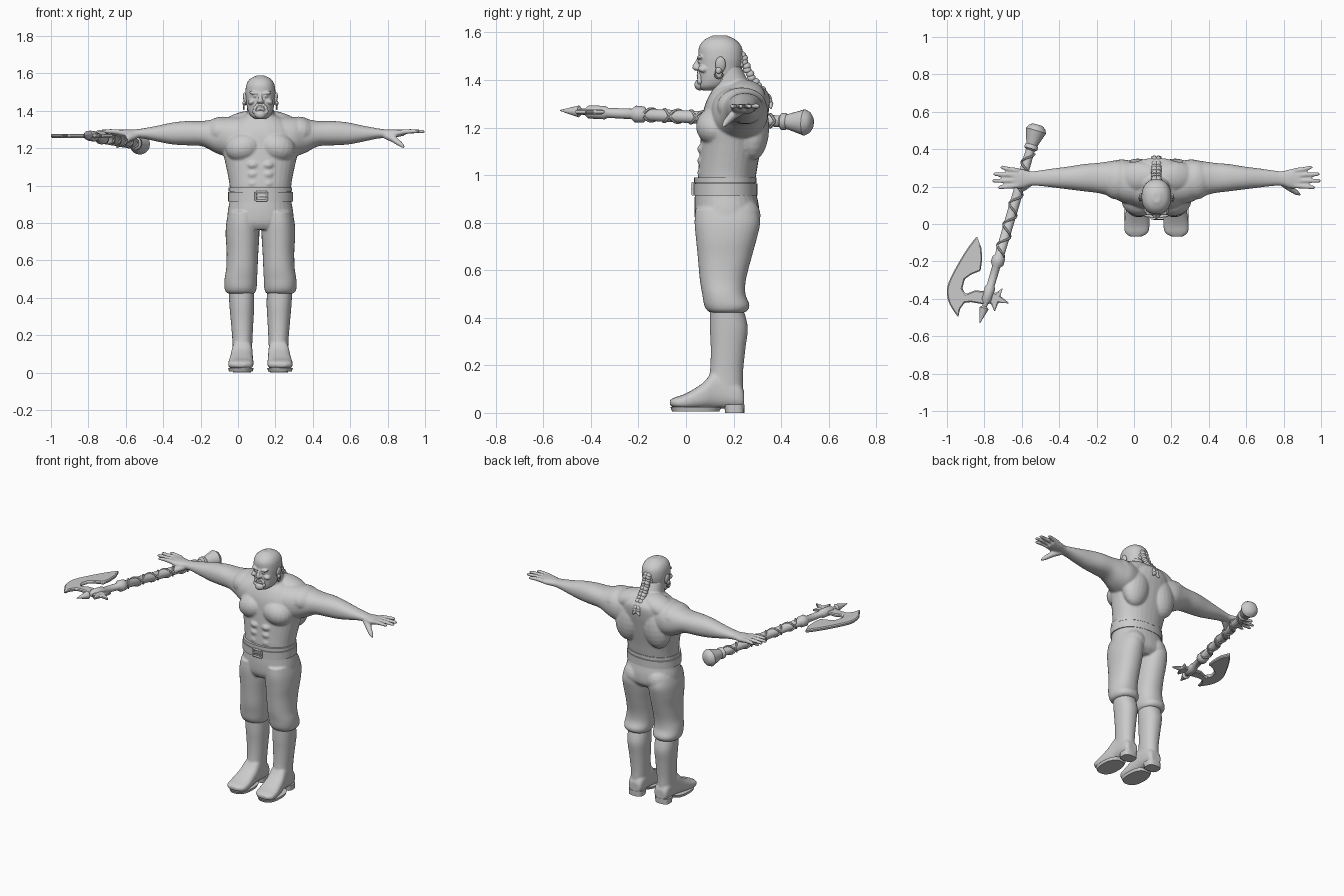
import bpy, bmesh, math
from mathutils import Vector, Matrix

if "Cube" in bpy.data.objects:
    bpy.data.objects.remove(bpy.data.objects["Cube"])

CENTRE = 0.12          # the figure stands beside the middle because of the axe
BOTH = (1, -1)

grey = bpy.data.materials.new("plain_grey")
grey.use_nodes = True
grey.diffuse_color = (0.6, 0.6, 0.6, 1)
grey.node_tree.nodes["Principled BSDF"].inputs["Base Color"].default_value = grey.diffuse_color


def spline(rows, steps=4):
    """Catmull-Rom interpolation through rows of numbers."""
    result = []
    for i in range(len(rows) - 1):
        window = [rows[max(i - 1, 0)], rows[i], rows[i + 1], rows[min(i + 2, len(rows) - 1)]]
        for k in range(steps):
            u = k / steps
            result.append([b + 0.5 * u * (c - a + u * (2 * a - 5 * b + 4 * c - d + u * (3 * (b - c) + d - a)))
                           for a, b, c, d in zip(*window)])
    return result + [list(rows[-1])]


def skin(bm, rings):
    """Quads between rings of points, with closed ends."""
    loops = [[bm.verts.new(point) for point in ring] for ring in rings]
    count = len(loops[0])
    for low, high in zip(loops, loops[1:]):
        for j in range(count):
            k = (j + 1) % count
            bm.faces.new((low[j], low[k], high[k], high[j]))
    bm.faces.new(loops[0])
    bm.faces.new(loops[-1])


def loft(bm, rows, axis="z", sides=(1,), power=2.2, count=32):
    """Each row holds a station and the bounds of its rounded section."""
    def curve(value):
        return math.copysign(abs(value) ** (2 / power), value)
    for side in sides:
        rings = []
        for t, a0, a1, b0, b1 in spline(rows):
            ring = []
            for j in range(count):
                angle = math.tau * j / count
                a = (a0 + a1) / 2 + (a1 - a0) / 2 * curve(math.cos(angle))
                b = (b0 + b1) / 2 + (b1 - b0) / 2 * curve(math.sin(angle))
                x, y, z = {"z": (a, b, t), "x": (t, a, b), "y": (a, t, b)}[axis]
                ring.append((x * side, y, z))
            rings.append(ring)
        skin(bm, rings)


def wide(rows):
    return [(z, -w, w, front, back) for z, w, front, back in rows]


def tube(bm, points, radii, sides=(1,), count=12):
    """Round sections along a path."""
    points = [Vector(p) for p in points]
    for side in sides:
        rings = []
        for i, (point, radius) in enumerate(zip(points, radii)):
            along = points[min(i + 1, len(points) - 1)] - points[max(i - 1, 0)]
            turn = along.to_track_quat("Z", "Y")
            ring = []
            for j in range(count):
                angle = math.tau * j / count
                p = point + turn @ Vector((radius * math.cos(angle), radius * math.sin(angle), 0))
                ring.append((p.x * side, p.y, p.z))
            rings.append(ring)
        skin(bm, rings)


def ball(bm, centre, size, sides=(1,), tilt=0):
    for side in sides:
        place = Matrix.Translation((centre[0] * side, centre[1], centre[2]))
        place = place @ Matrix.Rotation(tilt * side, 4, "Y") @ Matrix.Diagonal((*size, 1))
        bmesh.ops.create_uvsphere(bm, u_segments=20, v_segments=12, radius=1, matrix=place)


def finish(name, bm, voxel=0, relax=4, origin=CENTRE):
    bmesh.ops.recalc_face_normals(bm, faces=bm.faces)
    mesh = bpy.data.meshes.new(name)
    bm.to_mesh(mesh)
    bm.free()
    mesh.materials.append(grey)
    mesh.shade_smooth()
    mesh.set_sharp_from_angle(angle=0.8)
    part = bpy.data.objects.new(name, mesh)
    part.location.x = origin
    bpy.context.collection.objects.link(part)
    if voxel:
        remesh = part.modifiers.new("blend", "REMESH")
        remesh.mode, remesh.voxel_size, remesh.use_smooth_shade = "VOXEL", voxel, True
        soften = part.modifiers.new("soften", "SMOOTH")
        soften.factor, soften.iterations = 0.5, relax
    return part


# Bare torso, arms and hands blended into one skin
bm = bmesh.new()
loft(bm, wide([(0.92, .16, .05, .28), (1, .165, .05, .295), (1.06, .175, .055, .305), (1.13, .19, .06, .32),
               (1.2, .205, .065, .335), (1.28, .2, .075, .35), (1.34, .16, .1, .35), (1.38, .08, .13, .31)]))
loft(bm, wide([(1.3, .09, .11, .32), (1.38, .074, .11, .27), (1.46, .068, .11, .23)]))
loft(bm, [(.1, .1, .33, 1.15, 1.37), (.18, .115, .345, 1.155, 1.367), (.24, .145, .337, 1.175, 1.357),
          (.31, .165, .327, 1.21, 1.345), (.39, .175, .32, 1.215, 1.345), (.47, .185, .307, 1.22, 1.337),
          (.55, .195, .297, 1.235, 1.32), (.62, .203, .287, 1.25, 1.307), (.67, .205, .282, 1.255, 1.3),
          (.72, .19, .294, 1.258, 1.3), (.77, .193, .298, 1.267, 1.298)], "x", BOTH)
ball(bm, (.088, .125, 1.205), (.1, .083, .08), BOTH, .25)       # chest muscles
ball(bm, (.1, .25, 1.33), (.13, .085, .062), BOTH, .3)          # trapezius
ball(bm, (.21, .235, 1.29), (.09, .105, .078), BOTH, .2)        # shoulders
ball(bm, (.1, .28, 1.2), (.095, .07, .14), BOTH, -.15)          # back muscles
for row in range(3):
    ball(bm, (.04, .085, 1.01 + row * .05), (.038, .038, .027), BOTH)   # stomach
for finger, reach in enumerate((.85, .88, .875, .835)):
    y = .205 + finger * .027
    tip = .195 + finger * .036
    tube(bm, [(.74, y, 1.285), (.8, (y + tip) / 2, 1.29), (reach - .01, tip, 1.289), (reach, tip, 1.287)],
         [.014, .0125, .01, .004], BOTH)
tube(bm, [(.67, .225, 1.268), (.71, .195, 1.25), (.75, .167, 1.22), (.77, .155, 1.203)],
     [.02, .019, .014, .006], BOTH)
finish("torso_and_arms", bm, .006, 5)

# Head with modelled features
bm = bmesh.new()
loft(bm, wide([(1.357, .03, .065, .13), (1.375, .054, .052, .18), (1.41, .07, .052, .22), (1.46, .077, .052, .235),
               (1.5, .08, .052, .24), (1.54, .075, .055, .234), (1.57, .056, .078, .208), (1.588, .02, .115, .17)]))
ball(bm, (0, .046, 1.452), (.017, .019, .013))
tube(bm, [(0, .056, 1.495), (0, .048, 1.475), (0, .037, 1.456)], [.008, .009, .012])
ball(bm, (.011, .049, 1.45), (.009, .012, .008), BOTH)
ball(bm, (.032, .06, 1.494), (.028, .014, .01), BOTH, -.15)     # brows
ball(bm, (.028, .06, 1.477), (.012, .011, .007), BOTH)          # eyes
ball(bm, (.046, .075, 1.448), (.022, .024, .016), BOTH, .4)     # cheekbones
ball(bm, (0, .054, 1.42), (.022, .01, .006))
ball(bm, (0, .055, 1.408), (.02, .01, .006))
finish("head", bm, .0035, 3)

bm = bmesh.new()
ball(bm, (0, .058, 1.38), (.03, .023, .024))
for step in range(7):
    angle = math.pi * step / 6
    ball(bm, (.034 * math.cos(angle), .057, 1.395 + .038 * math.sin(angle)), (.009, .011, .013))
finish("beard", bm, .0035, 2)

bm = bmesh.new()
ball(bm, (.081, .145, 1.465), (.011, .022, .034), BOTH, .15)
ball(bm, (.087, .137, 1.44), (.009, .013, .014), BOTH)
finish("ears", bm)
bm = bmesh.new()
hoop = [(.088, .138 + .016 * math.sin(a * .524), 1.425 + .018 * math.cos(a * .524)) for a in range(13)]
tube(bm, hoop, [.004] * 13, BOTH, 8)
finish("earrings", bm)

# Hair strip running into a braid
bm = bmesh.new()
for step in range(9):
    angle = .35 + step * .16
    centre = (.0, .135 + .094 * math.sin(angle), 1.47 + .108 * math.cos(angle))
    ball(bm, centre, (.036, .02, .014))
finish("hair_strip", bm, .004, 2)
bm = bmesh.new()
path = spline([(.235, 1.505), (.25, 1.46), (.275, 1.41), (.315, 1.36), (.345, 1.315)], 3)
for step, (y, z) in enumerate(path):
    for side in BOTH:
        ball(bm, (side * .011, y + .004 * (step % 2), z), (.018, .018, .015), tilt=side * .6)
tube(bm, [(0, .345, 1.318), (.012, .355, 1.3), (.026, .358, 1.28)], [.01, .013, .003], BOTH)
finish("braid", bm)

# Trousers gathered over the boots
bm = bmesh.new()
loft(bm, wide([(.985, .163, .038, .29), (.92, .165, .037, .297), (.86, .175, .035, .308), (.8, .176, .04, .305),
               (.765, .15, .06, .27)]))
loft(bm, [(.86, .012, .17, .04, .3), (.8, .008, .183, .036, .312), (.73, .006, .186, .042, .297),
          (.65, .011, .181, .05, .275), (.56, .015, .183, .058, .252), (.5, .018, .192, .068, .25),
          (.455, .02, .193, .076, .267), (.43, .027, .184, .09, .258), (.42, .04, .165, .11, .235)], "z", BOTH)
ball(bm, (.08, .22, .83), (.085, .094, .085), BOTH)
finish("trousers", bm, .006, 4)

# Belt, trim and buckle
for name, low, high, grow in (("belt", .915, .965, .006), ("waistband", .968, .99, .003)):
    bm = bmesh.new()
    half = .167 + grow
    front, back = .037 - grow, .294 + grow
    loft(bm, wide([(low, half, front, back), (high, half, front, back)]))
    finish(name, bm)
bm = bmesh.new()
corners = [(-.025, .92), (.035, .92), (.035, .965), (-.025, .965)]
for (x0, z0), (x1, z1) in zip(corners, corners[1:] + corners[:1]):
    tube(bm, [(x0, .029, z0), (x1, .029, z1)], [.006, .006])
tube(bm, [(-.025, .028, .943), (.04, .026, .943)], [.005, .005])
finish("buckle", bm)

# Tall boots with heel and sole
bm = bmesh.new()
loft(bm, [(.44, .035, .17, .1, .24), (.36, .033, .166, .1, .26), (.27, .038, .158, .104, .25),
          (.17, .043, .15, .1, .24), (.08, .047, .148, .08, .24)], "z", BOTH)
loft(bm, [(.245, .06, .13, .025, .09), (.22, .046, .145, .018, .13), (.13, .042, .152, .018, .18),
          (.07, .04, .163, .016, .125), (0, .037, .172, .014, .082), (-.045, .045, .168, .02, .066),
          (-.068, .08, .14, .032, .054)], "y", BOTH, 2.6)
finish("boots", bm, .006, 4)
bm = bmesh.new()
loft(bm, [(0, .05, .146, .165, .245), (.035, .046, .148, .16, .246)], "z", BOTH, 3)
finish("boot_heels", bm)
bm = bmesh.new()
loft(bm, [(.006, .042, .168, -.058, .14), (.024, .036, .173, -.066, .15)], "z", BOTH, 2.5)
finish("boot_soles", bm)

# Axe shaft turned along a slanted line
pommel, point = Vector((-.515, .53, 1.22)), Vector((-.825, -.53, 1.272))
turned = [(0, .028), (.012, .046), (.03, .056), (.045, .05), (.1, .031), (.105, .036), (.12, .036), (.128, .024),
          (.4, .027), (.66, .025), (.668, .034), (.7, .036), (.715, .022), (.81, .021), (.82, .028), (.885, .028),
          (.9, .014), (.915, .013), (.925, .025), (1, .002)]
bm = bmesh.new()
tube(bm, [pommel.lerp(point, t) for t, r in turned], [r for t, r in turned], count=20)
finish("axe_shaft", bm, origin=0)

# Crossed leather wraps on the grip
bm = bmesh.new()
turn = (point - pommel).to_track_quat("Z", "Y")
for direction in BOTH:
    coil = []
    for step in range(121):
        angle = direction * step * .26
        coil.append(pommel.lerp(point, .14 + .52 * step / 120)
                    + turn @ Vector((.027 * math.cos(angle), .027 * math.sin(angle), 0)))
    tube(bm, coil, [.006] * len(coil), count=6)
finish("grip_wraps", bm, origin=0)

# Crescent blade and back spikes cut from flat plate
crescent = spline([(-.84, -.065), (-.89, -.13), (-.945, -.22), (-.99, -.31), (-1, -.37), (-.985, -.43), (-.94, -.5)])
inner = [(-.93, -.455), (-.905, -.42), (-.87, -.418), (-.8, -.43), (-.785, -.36), (-.85, -.355), (-.9, -.375),
         (-.918, -.345), (-.905, -.295), (-.87, -.27), (-.82, -.25), (-.812, -.19), (-.815, -.13)]
spikes = [(-.79, -.35), (-.74, -.37), (-.7, -.34), (-.715, -.385), (-.665, -.425), (-.725, -.42),
          (-.745, -.47), (-.765, -.425), (-.8, -.43)]
for name, outline in (("axe_blade", crescent + inner), ("axe_spikes", spikes)):
    bm = bmesh.new()
    plate = bm.faces.new([bm.verts.new((x, y, 1.255)) for x, y in outline])
    raised = bmesh.ops.extrude_face_region(bm, geom=[plate])["geom"]
    bmesh.ops.translate(bm, vec=(0, 0, .022), verts=[v for v in raised if isinstance(v, bmesh.types.BMVert)])
    bevel = finish(name, bm, origin=0).modifiers.new("edge", "BEVEL")
    bevel.width, bevel.segments = .006, 1
